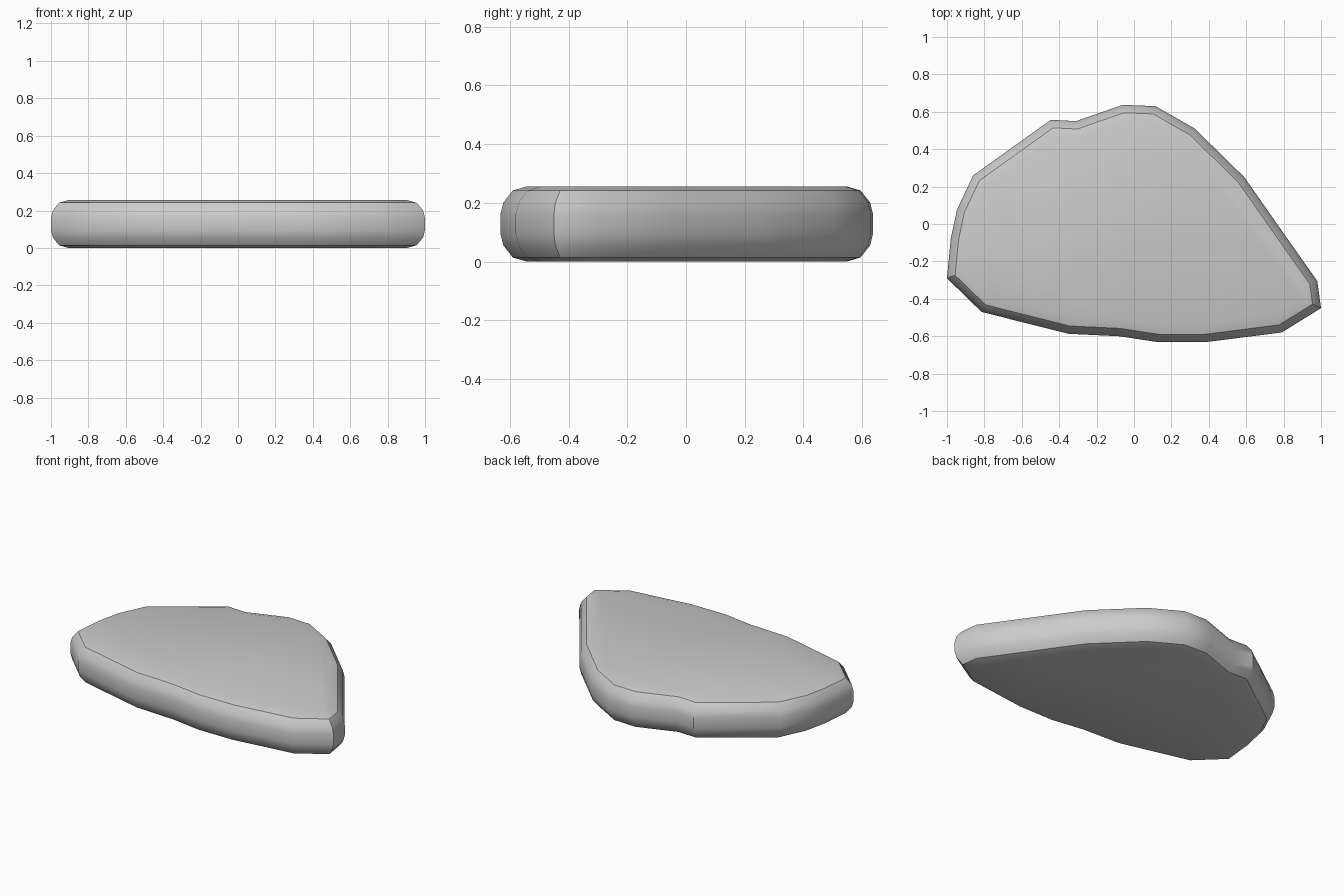
import bpy, bmesh, math
from mathutils import Vector

if "Cube" in bpy.data.objects:
    bpy.data.objects.remove(bpy.data.objects["Cube"])

# Outline of the slab seen from above, counter-clockwise
outline = [Vector(p) for p in [
    (-1.0, -0.29), (-0.815, -0.47), (-0.35, -0.587), (-0.08, -0.60),
    (0.13, -0.632), (0.38, -0.632), (0.79, -0.58), (1.0, -0.45),
    (0.98, -0.305), (0.80, -0.05), (0.59, 0.25), (0.325, 0.51),
    (0.115, 0.63), (-0.06, 0.637), (-0.31, 0.55), (-0.445, 0.557),
    (-0.86, 0.26), (-0.947, 0.075), (-0.98, -0.08)]]

# Rounded rim section: (inset, height)
height = 0.256
lower = [(0.09, 0.0), (0.042, 0.014), (0.01, 0.055), (0.0, 0.095)]
section = lower + [(d, height - z) for d, z in reversed(lower)]


def inset(points, dist):
    """Offset a closed outline inward with mitred corners."""
    result = []
    for i, p in enumerate(points):
        a = (p - points[i - 1]).normalized()
        b = (points[(i + 1) % len(points)] - p).normalized()
        na, nb = Vector((-a.y, a.x)), Vector((-b.y, b.x))
        result.append(p + (na + nb) * dist / (1 + na.dot(nb)))
    return result


# Stone slab: stacked rings bridged, then capped
bm = bmesh.new()
rings = [[bm.verts.new((p.x, p.y, z)) for p in inset(outline, d)] for d, z in section]
n = len(outline)
for r0, r1 in zip(rings, rings[1:]):
    for i in range(n):
        j = (i + 1) % n
        bm.faces.new((r0[i], r0[j], r1[j], r1[i]))
bm.faces.new(rings[0][::-1])
bm.faces.new(rings[-1])

mesh = bpy.data.meshes.new("stone_slab")
bm.to_mesh(mesh)
bm.free()
slab = bpy.data.objects.new("stone_slab", mesh)
bpy.context.collection.objects.link(slab)
bpy.context.view_layer.objects.active = slab
slab.select_set(True)
bpy.ops.object.shade_smooth_by_angle(angle=math.radians(35))
